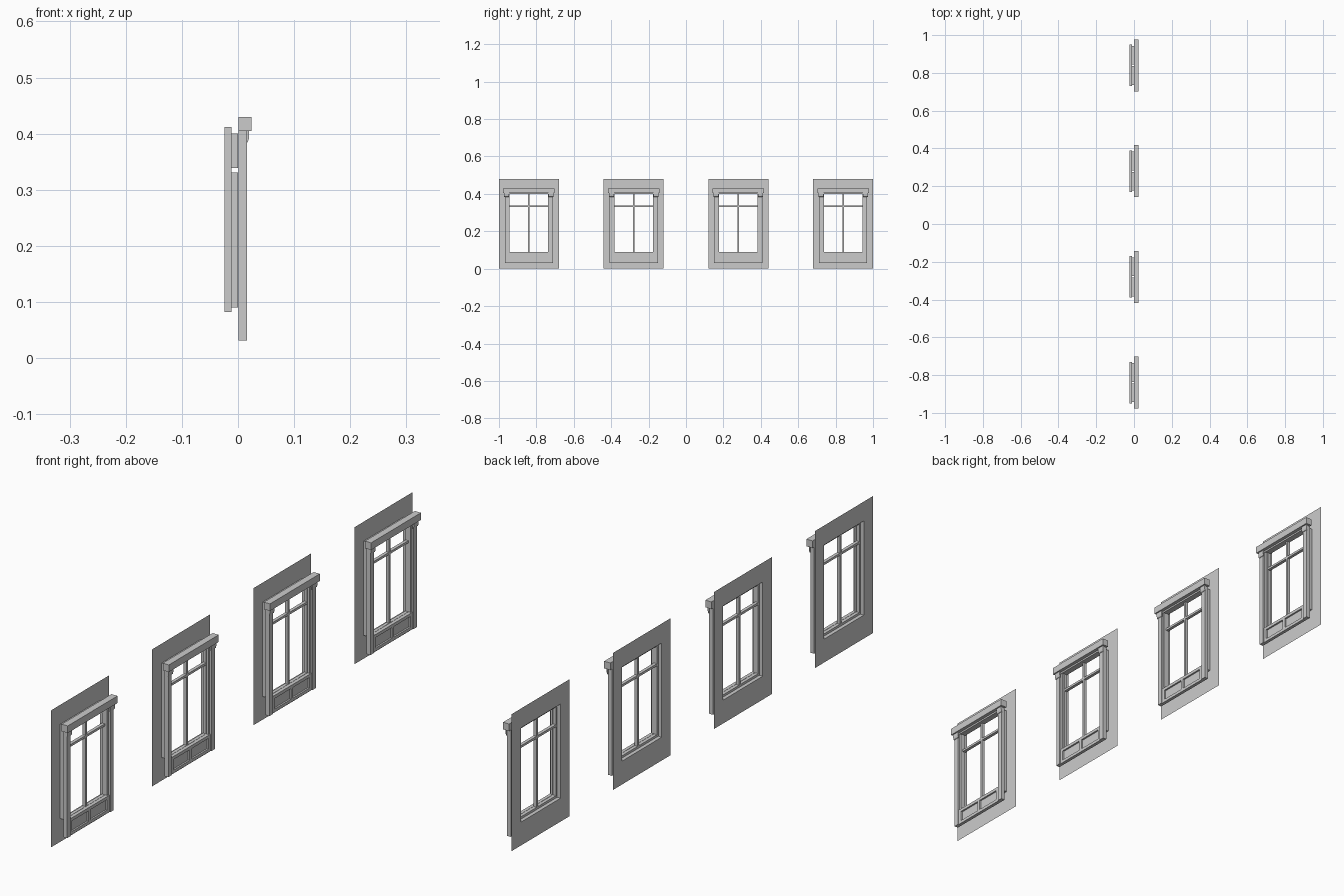
import bpy, bmesh

if "Cube" in bpy.data.objects:
    bpy.data.objects.remove(bpy.data.objects["Cube"])

WALL_X, SASH_X, FRONT_X, TRIM_X = -0.0245, -0.0115, 0.0, 0.001
CENTRES = [-0.84, -0.28, 0.28, 0.84]


def quad(bm, pts):
    bm.faces.new([bm.verts.new(p) for p in pts])


def sheet(bm, x, ys, zs, holes, facing):
    """Flat sheet divided by grid lines, leaving out the hole cells."""
    for i in range(len(ys) - 1):
        for j in range(len(zs) - 1):
            if (i, j) in holes:
                continue
            p = [(x, ys[i], zs[j]), (x, ys[i + 1], zs[j]),
                 (x, ys[i + 1], zs[j + 1]), (x, ys[i], zs[j + 1])]
            quad(bm, p if facing > 0 else p[::-1])


def reveal(bm, x0, x1, y0, y1, z0, z1):
    """Four inward-facing sides of an opening."""
    c = [(y0, z0), (y1, z0), (y1, z1), (y0, z1)]
    for k in range(4):
        a, b = c[k], c[(k + 1) % 4]
        quad(bm, [(x0, *a), (x0, *b), (x1, *b), (x1, *a)])


def prism(bm, profile, y0, y1):
    """Extrude an x-z profile along y."""
    a = [bm.verts.new((x, y0, z)) for x, z in profile]
    b = [bm.verts.new((x, y1, z)) for x, z in profile]
    fs = [bm.faces.new(a), bm.faces.new(b[::-1])]
    n = len(a)
    for k in range(n):
        fs.append(bm.faces.new([a[k], b[k], b[(k + 1) % n], a[(k + 1) % n]]))
    bmesh.ops.recalc_face_normals(bm, faces=fs)


def box(bm, x0, x1, y0, y1, z0, z1):
    prism(bm, [(x0, z0), (x1, z0), (x1, z1), (x0, z1)], y0, y1)


def place(name, bm):
    """One shared mesh, repeated for each of the four windows."""
    bmesh.ops.remove_doubles(bm, verts=bm.verts, dist=1e-5)
    me = bpy.data.meshes.new(name)
    bm.to_mesh(me)
    bm.free()
    for y in CENTRES:
        ob = bpy.data.objects.new(name, me)
        ob.location.y = y
        bpy.context.collection.objects.link(ob)


# Wall panel with its inner reveal
bm = bmesh.new()
sheet(bm, WALL_X, [-.16, -.11, .11, .16], [0, .082, .412, .48], {(1, 1)}, -1)
reveal(bm, WALL_X, SASH_X, -.11, .11, .082, .412)
place("wall_panel", bm)

# Window sash: four panes divided by a mullion and a transom
bm = bmesh.new()
ys = [-.11, -.103, -.004, .004, .103, .11]
zs = [.082, .09, .331, .339, .40, .412]
panes = {(i, j) for i in (1, 3) for j in (1, 3)}
for x, facing in ((SASH_X, -1), (FRONT_X, 1)):
    sheet(bm, x, ys, zs, panes, facing)
for i, j in panes:
    reveal(bm, SASH_X, FRONT_X, ys[i], ys[i + 1], zs[j], zs[j + 1])
place("window_sash", bm)

# Pilasters with a stepped inner strip
bm = bmesh.new()
for s in (-1, 1):
    box(bm, TRIM_X, .016, *sorted((s * .110, s * .129)), .031, .406)
    box(bm, TRIM_X, .009, *sorted((s * .103, s * .110)), .09, .406)
place("pilasters", bm)

# Brackets under the cornice
bm = bmesh.new()
for s in (-1, 1):
    prism(bm, [(.015, .406), (.0195, .406), (.0195, .392), (.0175, .385), (.015, .383)],
          *sorted((s * .106, s * .132)))
place("brackets", bm)

# Cornice
bm = bmesh.new()
box(bm, TRIM_X, .0245, -.138, .138, .405, .430)
box(bm, TRIM_X, .012, -.110, .110, .399, .405)
place("cornice", bm)

# Apron below the window: backing with raised rails around two panels
bm = bmesh.new()
box(bm, TRIM_X, .007, -.110, .110, .031, .09)
for z0, z1 in ((.031, .042), (.079, .09)):
    box(bm, .007, .013, -.110, .110, z0, z1)
for y0, y1 in ((-.110, -.097), (-.006, .006), (.097, .110)):
    box(bm, .007, .013, y0, y1, .042, .079)
place("apron", bm)
